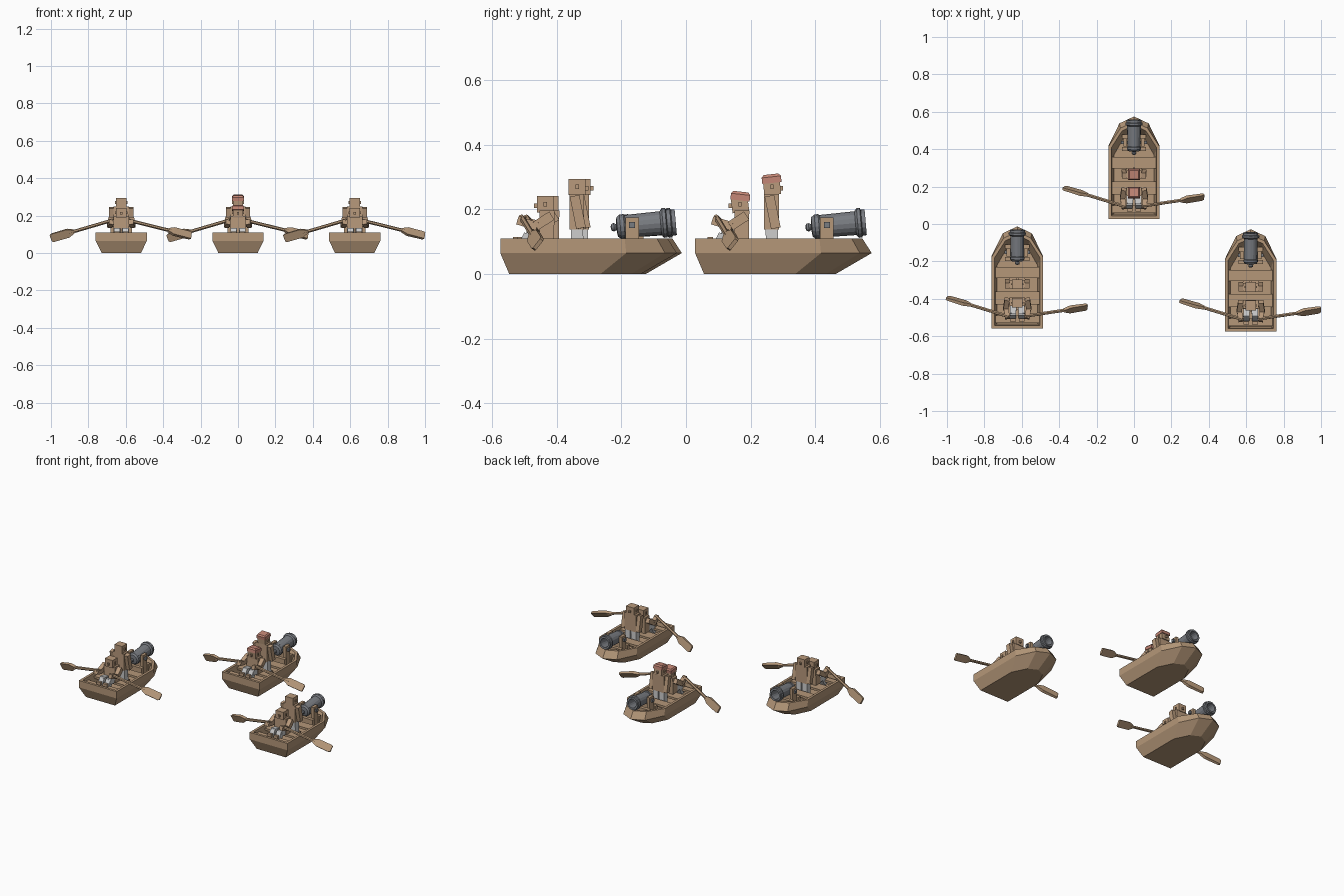
import bpy, bmesh, math
from mathutils import Vector, Matrix

if "Cube" in bpy.data.objects:
    bpy.data.objects.remove(bpy.data.objects["Cube"])


def material(name, c):
    m = bpy.data.materials.new(name)
    m.diffuse_color = (*c, 1)
    m.use_nodes = True
    m.node_tree.nodes["Principled BSDF"].inputs["Base Color"].default_value = m.diffuse_color
    return m


WOOD = material("wood", (0.46, 0.31, 0.19))
SKIN = material("skin", (0.48, 0.32, 0.20))
IRON = material("iron", (0.19, 0.20, 0.22))
RED = material("red_cloth", (0.55, 0.24, 0.18))
origin = Vector((0, 0, 0))


def finish(name, bm, mat):
    bmesh.ops.recalc_face_normals(bm, faces=bm.faces)
    me = bpy.data.meshes.new(name)
    bm.to_mesh(me)
    bm.free()
    ob = bpy.data.objects.new(name, me)
    ob.location = origin
    bpy.context.collection.objects.link(ob)
    if mat:
        me.materials.append(mat)
    return ob


def loft(name, rings, mat, caps=True):
    bm = bmesh.new()
    vs = [[bm.verts.new(p) for p in r] for r in rings]
    n = len(vs[0])
    for a, b in zip(vs, vs[1:]):
        for i in range(n):
            j = (i + 1) % n
            bm.faces.new((a[i], a[j], b[j], b[i]))
    if caps:
        bm.faces.new(vs[0])
        bm.faces.new(vs[-1])
    return finish(name, bm, mat)


def box(name, c, s, mat, tilt=0):
    bm = bmesh.new()
    m = Matrix.Translation(c) @ Matrix.Rotation(tilt, 4, 'X') @ Matrix.Diagonal((*s, 1))
    bmesh.ops.create_cube(bm, size=1, matrix=m)
    return finish(name, bm, mat)


def beam(name, p, q, sections, mat, side=(1, 0, 0), sides=4):
    # sections: (fraction along the axis, width along side, thickness)
    p, q, s = Vector(p), Vector(q), Vector(side)
    d = (q - p).normalized()
    s = (s - d * s.dot(d)).normalized()
    u = d.cross(s)
    k = 1 / math.cos(math.pi / sides)
    rings = []
    for t, w, h in sections:
        c = p.lerp(q, t)
        rings.append([c + k * (s * w / 2 * math.cos(a) + u * h / 2 * math.sin(a))
                      for a in [2 * math.pi * (i + .5) / sides for i in range(sides)]])
    return loft(name, rings, mat)


def limb(name, p, q, w, h, mat):
    return beam(name, p, q, [(0, w, h), (1, w, h)], mat)


def outline(pts, z):
    # half outline, stern corner to bow tip, mirrored
    return [(x, y, z) for x, y in pts] + [(-x, y, z) for x, y in pts[-2::-1]]


def hull():
    bottom = [(.105, .028), (.105, .31), (.058, .405), (0, .435)]
    mid = [(.137, 0), (.137, .39), (.078, .51), (0, .547)]
    top = [(.137, 0), (.137, .385), (.072, .485), (0, .518)]
    inner = [(.121, .016), (.121, .38), (.064, .47), (0, .5)]
    floor = [(.108, .026), (.108, .34), (.056, .43), (0, .455)]
    loft("hull", [outline(bottom, 0), outline(mid, .065), outline(top, .11),
                  outline(inner, .11), outline(floor, .045)], WOOD)
    for y, d in [(.05, .04), (.165, .07), (.3, .06)]:
        box("bench", (0, y, .086), (.238, d, .014), WOOD)


def cannon():
    prof = [(.004, 0), (.011, .003), (.013, .010), (.009, .017), (.03, .02), (.038, .03),
            (.038, .042), (.035, .046), (.037, .155), (.046, .162), (.046, .172),
            (.040, .175), (.040, .187), (.028, .187), (.026, .09)]
    n = 16
    t = math.radians(5)
    ax, up = Vector((0, math.cos(t), math.sin(t))), Vector((0, -math.sin(t), math.cos(t)))
    base = Vector((0, .342, .144))
    rings = [[base + ax * d + r * (Vector((1, 0, 0)) * math.cos(2 * math.pi * i / n)
              + up * math.sin(2 * math.pi * i / n)) for i in range(n)] for r, d in prof]
    loft("cannon_barrel", rings, IRON)
    # wooden carriage
    for x in (-1, 1):
        box("cannon_cheek", (x * .047, .408, .11), (.02, .042, .13), WOOD)
        box("trunnion", (x * .052, .408, .152), (.034, .018, .018), IRON)
    for y in (.372, .44):
        box("carriage_beam", (0, y, .08), (.13, .022, .05), WOOD)


def head(c, face, cap, tilt=0):
    x, y, z = c
    box("head", c, (.056, .052, .05), SKIN, tilt)
    box("nose", (x, y + face * .029, z - .004), (.012, .012, .014), SKIN)
    for sx in (-1, 1):
        box("ear", (sx * .030, y, z), (.006, .01, .014), SKIN)
    if cap:
        p = Vector((x, y, z + .012))
        beam("bandana", p, p + Vector((0, face * -.003, .027)),
             [(0, .062, .06), (.7, .062, .06), (1, .05, .046)], RED)


def rower(cap):
    limb("rower_torso", (0, .143, .093), (0, .145, .197), .082, .046, SKIN)
    head((0, .139, .216), -1, cap, .12 if cap else 0)
    for s in (-1, 1):
        x = s * .054
        limb("rower_upper_arm", (x, .158, .18), (s * .062, .108, .148), .027, .03, SKIN)
        limb("rower_forearm", (s * .062, .116, .147), (s * .052, .055, .166), .026, .026, SKIN)
        limb("rower_thigh", (s * .021, .155, .106), (s * .023, .08, .118), .034, .034, None)
        limb("rower_shin", (s * .023, .088, .122), (s * .023, .055, .06), .032, .03, None)
        box("rower_shoe", (s * .023, .047, .105), (.03, .016, .02), SKIN)


def oars():
    for p, q, side in [((-.045, .065, .176), (-.376, .166, .079), (0, -.35, .95)),
                       ((.045, .068, .173), (.374, .117, .092), (0, .6, .8))]:
        beam("oar_shaft", p, q, [(0, .016, .016), (.7, .016, .016)], WOOD, side, 6)
        beam("oar_blade", p, q, [(.62, .016, .016), (.72, .046, .018), (.97, .046, .014),
                                 (1, .036, .012)], WOOD, side)


def gunner(cap):
    limb("gunner_torso", (0, .237, .138), (0, .237, .248), .082, .046, SKIN)
    head((0, .238, .27), 1, cap, .1 if cap else 0)
    for s in (-1, 1):
        limb("gunner_arm", (s * .053, .23, .242), (s * .054, .25, .142), .024, .03, SKIN)
        limb("gunner_leg", (s * .021, .237, .15), (s * .023, .24, .045), .036, .038, None)
        box("gunner_shoe", (s * .023, .248, .053), (.036, .055, .016), SKIN)


# three boats; only the leading one has capped crew
for loc, cap in [((0, .028, 0), True), ((-.624, -.56, 0), False), ((.624, -.575, 0), False)]:
    origin = Vector(loc)
    hull()
    cannon()
    rower(cap)
    gunner(cap)
    oars()
